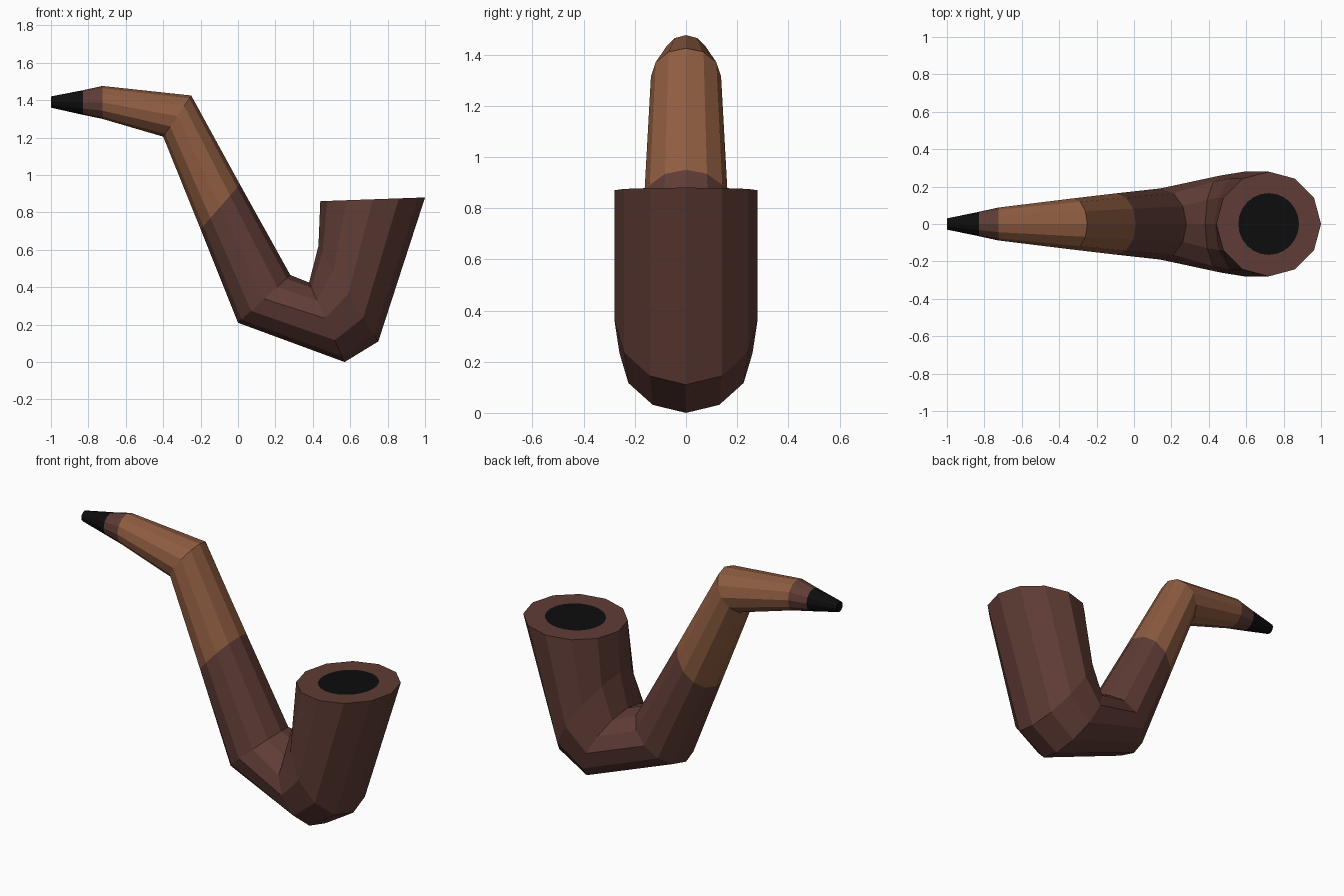
import bpy, bmesh, math
from mathutils import Vector

if "Cube" in bpy.data.objects:
    bpy.data.objects.remove(bpy.data.objects["Cube"])

SIDES = 12


def material(name, rgb):
    m = bpy.data.materials.new(name)
    m.diffuse_color = (*rgb, 1)
    m.use_nodes = True
    m.node_tree.nodes["Principled BSDF"].inputs["Base Color"].default_value = m.diffuse_color
    return m


dark_wood = material("dark_wood", (0.115, 0.045, 0.036))
light_wood = material("light_wood", (0.27, 0.107, 0.052))
black = material("black", (0.004, 0.004, 0.004))


def ring(bm, top, bottom, width, mid=0.5):
    """Twelve-sided section between two profile points; mid places the widest line."""
    a, b = Vector((top[0], 0, top[1])), Vector((bottom[0], 0, bottom[1]))
    c = a.lerp(b, mid)
    verts = []
    for i in range(SIDES):
        t = 2 * math.pi * i / SIDES
        k = math.cos(t)
        p = c + (a - c) * k if k > 0 else c - (b - c) * k
        verts.append(bm.verts.new(p + Vector((0, width * math.sin(t), 0))))
    return verts


def tube(name, sections, mats, start_cap=False, bowl_rim=False):
    bm = bmesh.new()
    rings = [ring(bm, *s) for s in sections]
    for r, s in zip(rings, rings[1:]):
        for i in range(SIDES):
            j = (i + 1) % SIDES
            bm.faces.new((r[i], s[i], s[j], r[j]))
    if start_cap:
        bm.faces.new(rings[0])
    if bowl_rim:
        # flat rim around a rounder dark opening
        o = rings[-1]
        c = sum((v.co for v in o), Vector()) / SIDES
        ax, ay = (o[0].co - c) * 0.58, Vector((0, 0.165, 0))
        n = SIDES * 2
        hole = [bm.verts.new(c + ax * math.cos(2 * math.pi * i / n)
                             + ay * math.sin(2 * math.pi * i / n)) for i in range(n)]
        for i in range(SIDES):
            bm.faces.new((o[(i + 1) % SIDES], o[i], hole[2 * i],
                          hole[2 * i + 1], hole[(2 * i + 2) % n]))
        bm.faces.new(hole[::-1]).material_index = 1
    me = bpy.data.meshes.new(name)
    bm.to_mesh(me)
    bm.free()
    for m in mats:
        me.materials.append(m)
    ob = bpy.data.objects.new(name, me)
    bpy.context.collection.objects.link(ob)


# Sections from the mouth end to the bowl rim: top/inner point, bottom/outer point, half width
tip = ((-1.0, 1.42), (-1.0, 1.36), 0.03)
tip_end = ((-0.83, 1.453), (-0.83, 1.322), 0.065)
collar_end = ((-0.725, 1.476), (-0.725, 1.3), 0.088)
bend = ((-0.25, 1.425), (-0.40, 1.205), 0.137)
joint = ((0.01, 0.95), (-0.20, 0.71), 0.164)
heel = ((0.28, 0.465), (0.0, 0.21), 0.19)
saddle = ((0.38, 0.425), (0.57, 0.0), 0.26, 0.45)
bowl_base = ((0.43, 0.62), (0.75, 0.11), 0.28)
rim = ((0.44, 0.86), (1.0, 0.88), 0.28)

tube("mouthpiece", [tip, tip_end], [black], start_cap=True)
tube("collar", [tip_end, collar_end], [dark_wood])
tube("stem", [collar_end, bend, joint], [light_wood])
tube("bowl", [joint, heel, saddle, bowl_base, rim], [dark_wood, black], bowl_rim=True)
